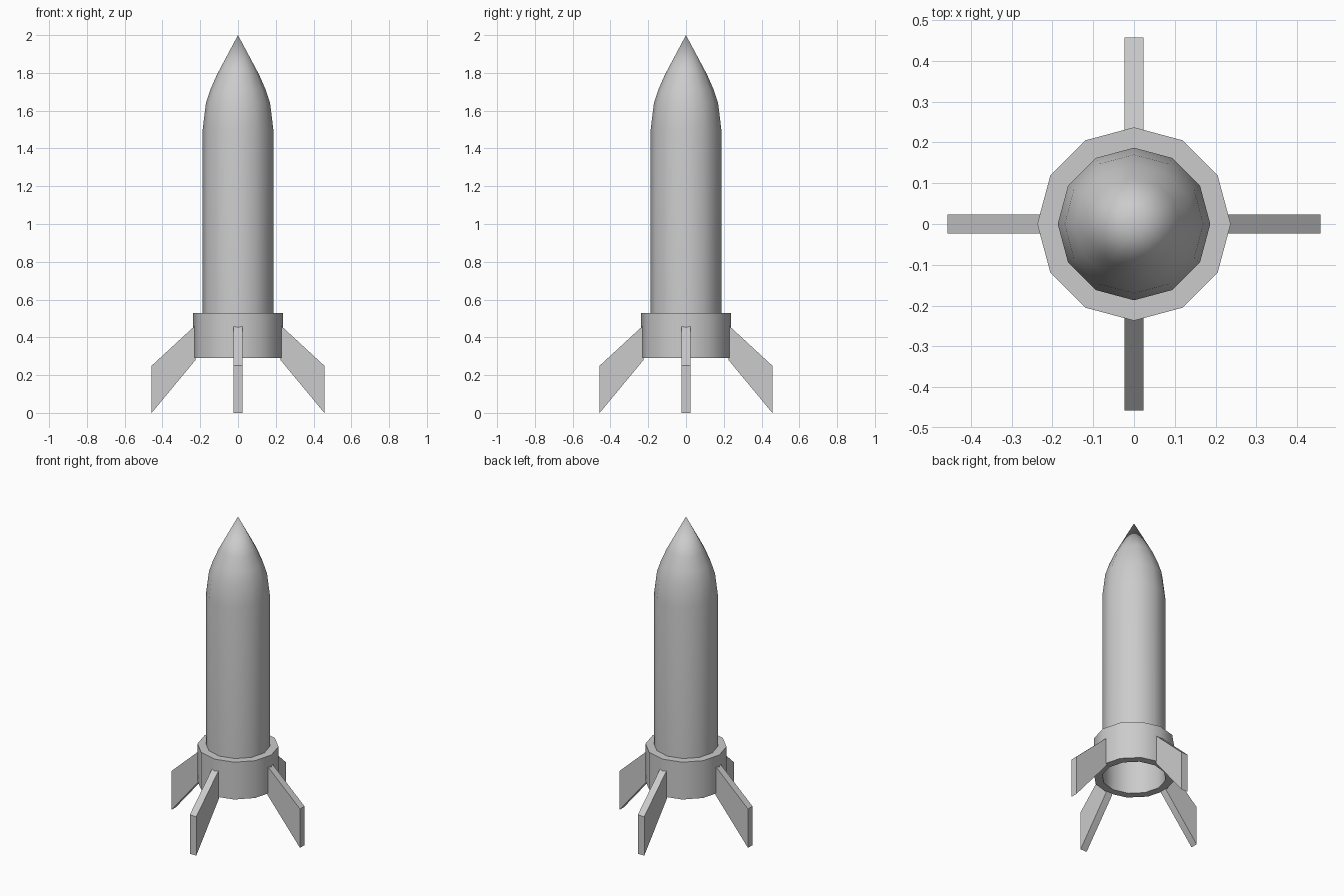
import bpy
import bmesh
from math import cos, sin, pi, radians

if "Cube" in bpy.data.objects:
    bpy.data.objects.remove(bpy.data.objects["Cube"], do_unlink=True)

SIDES = 12

grey = bpy.data.materials.new("light_grey")
grey.use_nodes = True
grey.diffuse_color = (0.6, 0.6, 0.6, 1)
grey.node_tree.nodes["Principled BSDF"].inputs["Base Color"].default_value = grey.diffuse_color


def finish(name, bm, angle):
    """Turn a bmesh into a named, shaded object."""
    mesh = bpy.data.meshes.new(name)
    bm.to_mesh(mesh)
    bm.free()
    mesh.materials.append(grey)
    obj = bpy.data.objects.new(name, mesh)
    bpy.context.collection.objects.link(obj)
    bpy.ops.object.select_all(action='DESELECT')
    obj.select_set(True)
    bpy.context.view_layer.objects.active = obj
    bpy.ops.object.shade_smooth_by_angle(angle=radians(angle))
    return obj


def lathe(name, profile, tip=None):
    """Sweep (radius, z) points, listed bottom to top, around the z axis."""
    bm = bmesh.new()
    angles = [2 * pi * i / SIDES for i in range(SIDES)]
    rings = [[bm.verts.new((r * cos(a), r * sin(a), z)) for a in angles] for r, z in profile]
    for low, high in zip(rings, rings[1:]):
        for i in range(SIDES):
            j = (i + 1) % SIDES
            bm.faces.new((low[i], low[j], high[j], high[i]))
    if tip:
        apex = bm.verts.new((0, 0, tip))
        for i in range(SIDES):
            bm.faces.new((rings[-1][i], rings[-1][(i + 1) % SIDES], apex))
    return finish(name, bm, 40)


def fin(name, turn):
    """Swept plate fin, pointing along the given angle."""
    outline = [(0.225, 0.28), (0.457, 0.0), (0.457, 0.25), (0.225, 0.464)]
    half = 0.023
    bm = bmesh.new()
    sides = []
    for t in (-half, half):
        sides.append([bm.verts.new((r * cos(turn) - t * sin(turn),
                                    r * sin(turn) + t * cos(turn), z)) for r, z in outline])
    bm.faces.new(sides[0])
    bm.faces.new(sides[1][::-1])
    for i in range(4):
        j = (i + 1) % 4
        bm.faces.new((sides[0][i], sides[1][i], sides[1][j], sides[0][j]))
    bmesh.ops.recalc_face_normals(bm, faces=bm.faces)
    return finish(name, bm, 40)


# Hollow body with pointed nose, open at the bottom
lathe("body", [(0.187, 0.29), (0.187, 1.5), (0.17, 1.64), (0.147, 1.71), (0.112, 1.79)], tip=2.0)

# Collar around the open tail
lathe("tail_collar", [(0.187, 0.29), (0.237, 0.29), (0.237, 0.53), (0.187, 0.53)])

# Four fins
for k, side in enumerate(("left", "back", "right", "front")):
    fin(side + "_fin", k * pi / 2)
